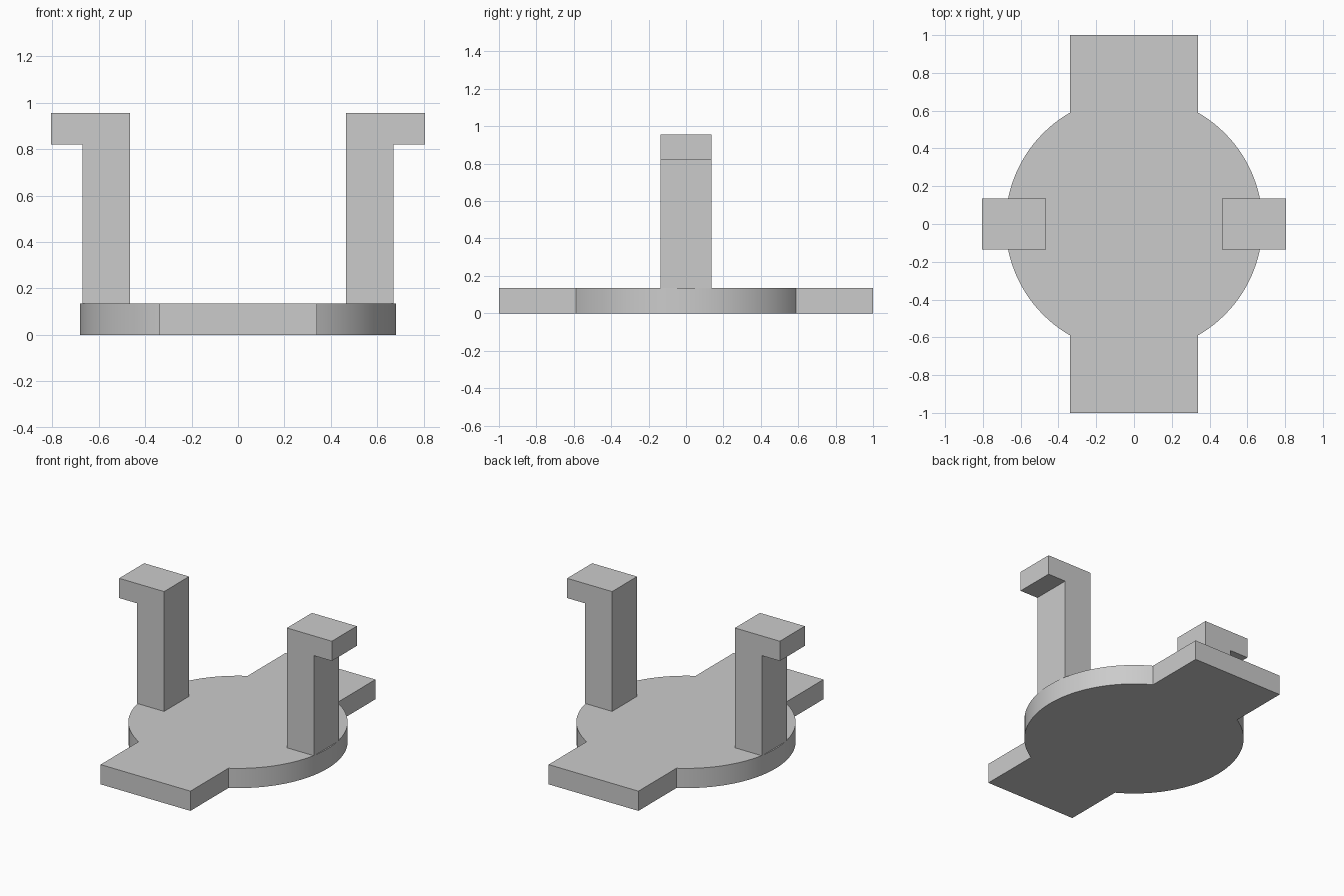
import bpy, bmesh, math

if "Cube" in bpy.data.objects:
    bpy.data.objects.remove(bpy.data.objects["Cube"], do_unlink=True)

grey = bpy.data.materials.new("plain grey")
grey.use_nodes = True
colour = (0.6, 0.6, 0.6, 1)
grey.diffuse_color = colour
grey.node_tree.nodes["Principled BSDF"].inputs["Base Color"].default_value = colour

RADIUS, THICK = 0.68, 0.135
TAB_HALF, TAB_END = 0.34, 1.0


def extrude_profile(name, points, direction):
    """Fill a closed outline and sweep it along a direction."""
    bm = bmesh.new()
    face = bm.faces.new([bm.verts.new(p) for p in points])
    swept = bmesh.ops.extrude_face_region(bm, geom=[face])
    verts = [v for v in swept["geom"] if isinstance(v, bmesh.types.BMVert)]
    bmesh.ops.translate(bm, verts=verts, vec=direction)
    bmesh.ops.recalc_face_normals(bm, faces=bm.faces)
    mesh = bpy.data.meshes.new(name)
    bm.to_mesh(mesh)
    bm.free()
    mesh.materials.append(grey)
    obj = bpy.data.objects.new(name, mesh)
    bpy.context.collection.objects.link(obj)
    return obj


# Base plate: round disc with a square tab at the front and the back
start = math.acos(TAB_HALF / RADIUS)
steps = 40
outline = []
for side in (1, -1):
    for i in range(steps + 1):
        a = -start + 2 * start * i / steps
        outline.append((side * RADIUS * math.cos(a), side * RADIUS * math.sin(a), 0))
    outline += [(side * TAB_HALF, side * TAB_END, 0), (-side * TAB_HALF, side * TAB_END, 0)]
base = extrude_profile("base_plate", outline, (0, 0, THICK))
bpy.context.view_layer.objects.active = base
base.select_set(True)
bpy.ops.object.shade_smooth_by_angle(angle=math.radians(30))
base.select_set(False)

# Hooked posts: upright with an outward lip at the top
hook = [(0.465, THICK), (0.67, THICK), (0.67, 0.82),
        (0.805, 0.82), (0.805, 0.955), (0.465, 0.955)]
for name, side in (("left_hook_post", 1), ("right_hook_post", -1)):
    extrude_profile(name, [(side * x, -0.135, z) for x, z in hook], (0, 0.27, 0))
